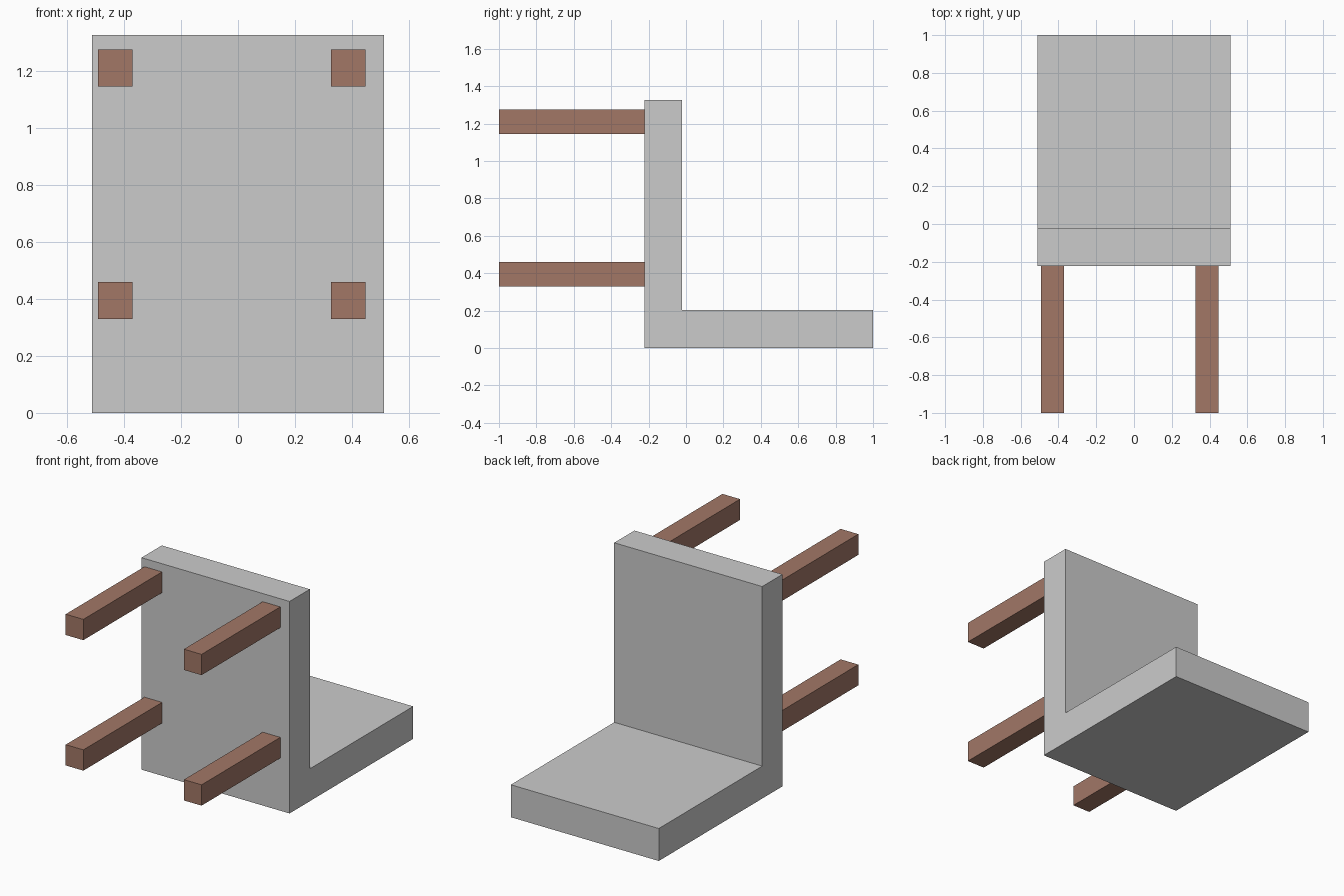
import bpy
import bmesh
from mathutils import Matrix, Vector

if "Cube" in bpy.data.objects:
    bpy.data.objects.remove(bpy.data.objects["Cube"])


def finish(bm, name):
    bmesh.ops.recalc_face_normals(bm, faces=bm.faces)
    mesh = bpy.data.meshes.new(name)
    bm.to_mesh(mesh)
    bm.free()
    obj = bpy.data.objects.new(name, mesh)
    bpy.context.collection.objects.link(obj)
    return obj


def box(name, low, high):
    low, high = Vector(low), Vector(high)
    bm = bmesh.new()
    bmesh.ops.create_cube(bm, size=1, matrix=Matrix.Translation((low + high) / 2)
                          @ Matrix.Diagonal((high - low).to_4d()))
    return finish(bm, name)


# Seat and backrest: one L-shaped side profile (y, z) extruded across the width
SEAT_Y = -0.222
profile = [(SEAT_Y, 0), (1, 0), (1, 0.203), (-0.022, 0.203), (-0.022, 1.326), (SEAT_Y, 1.326)]
bm = bmesh.new()
face = bm.faces.new([bm.verts.new((-0.512, y, z)) for y, z in profile])
side = bmesh.ops.extrude_face_region(bm, geom=[face])
bmesh.ops.translate(bm, vec=(1.024, 0, 0),
                    verts=[g for g in side["geom"] if isinstance(g, bmesh.types.BMVert)])
finish(bm, "seat_and_backrest")

# Four wooden legs, pointing forward because the chair lies on its back
wood = bpy.data.materials.new("dark_wood")
wood.diffuse_color = (0.36, 0.185, 0.134, 1)
wood.use_nodes = True
wood.node_tree.nodes["Principled BSDF"].inputs["Base Color"].default_value = wood.diffuse_color
for side_name, x in (("left", -0.492), ("right", 0.326)):
    for level, z in (("lower", 0.329), ("upper", 1.145)):
        leg = box(f"{level}_{side_name}_leg", (x, -1, z), (x + 0.122, SEAT_Y, z + 0.13))
        leg.data.materials.append(wood)
